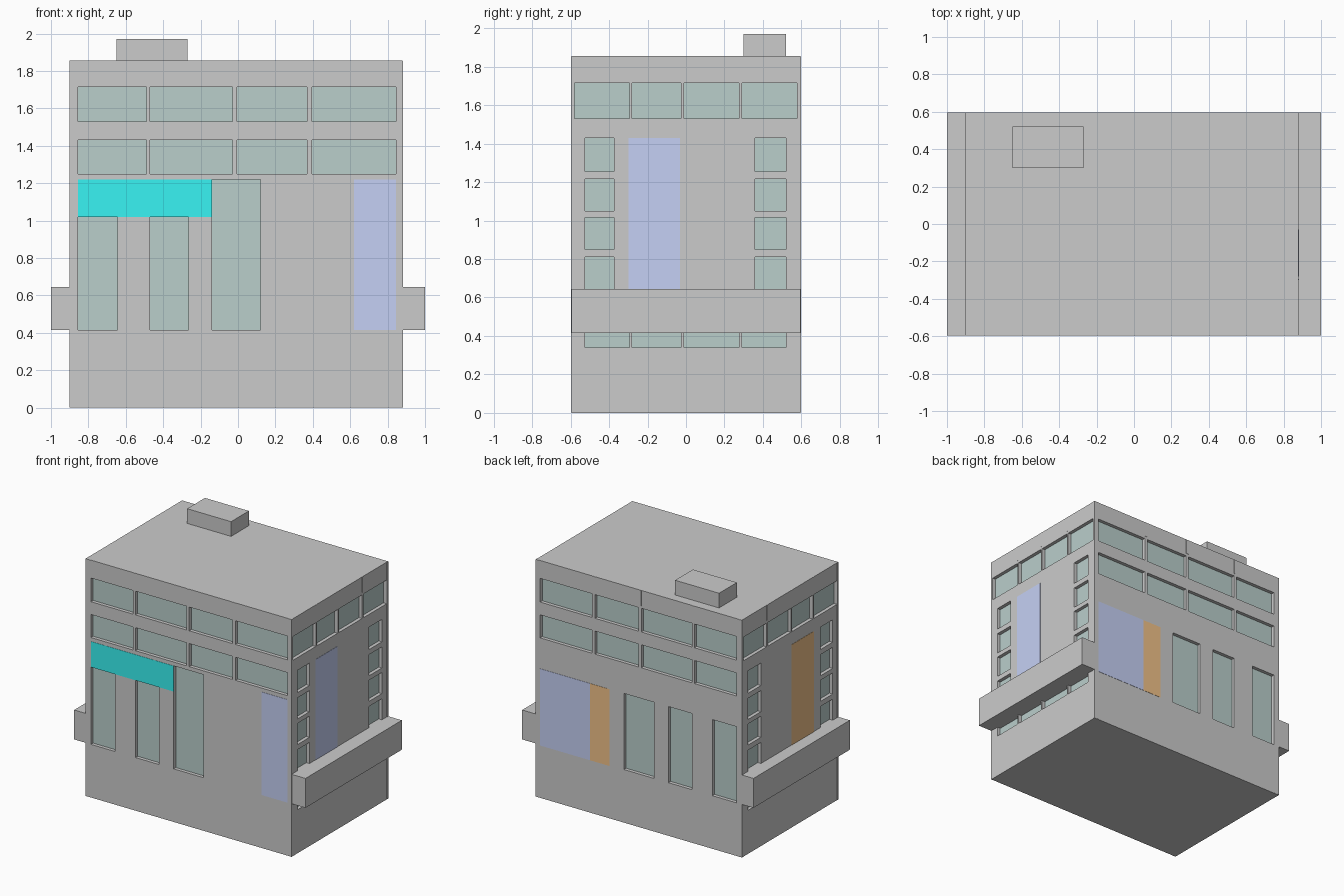
import bpy, bmesh

if "Cube" in bpy.data.objects:
    bpy.data.objects.remove(bpy.data.objects["Cube"])

X0, X1, Y0, Y1, H = -0.90, 0.88, -0.595, 0.595, 1.855
DEPTH = 0.03


def material(name, rgb):
    m = bpy.data.materials.new(name)
    m.diffuse_color = (*rgb, 1)
    m.use_nodes = True
    m.node_tree.nodes["Principled BSDF"].inputs["Base Color"].default_value = m.diffuse_color
    return m


GLASS = material("glass", (0.49, 0.62, 0.60))
TRIM = material("dark_trim", (0.67, 0.67, 0.67))
TEAL = material("teal", (0.04, 0.90, 0.90))
BLUE = material("blue", (0.56, 0.63, 0.91))
ORANGE = material("orange", (0.88, 0.54, 0.25))


def boxes(name, extents, mat=None):
    """One object made of axis-aligned boxes (x0, x1, y0, y1, z0, z1)."""
    bm = bmesh.new()
    for x0, x1, y0, y1, z0, z1 in extents:
        vs = bmesh.ops.create_cube(bm, size=1)["verts"]
        for v in vs:
            v.co = (x1 if v.co.x > 0 else x0,
                    y1 if v.co.y > 0 else y0,
                    z1 if v.co.z > 0 else z0)
    me = bpy.data.meshes.new(name)
    bm.to_mesh(me)
    bm.free()
    ob = bpy.data.objects.new(name, me)
    bpy.context.collection.objects.link(ob)
    if mat:
        me.materials.append(mat)
    return ob


def on_wall(side, rect, inner, outer):
    """Box over a wall rectangle (a0, a1, z0, z1), from inner to outer offset."""
    a0, a1, z0, z1 = rect
    if side in ("front", "back"):
        s, w = (-1, Y0) if side == "front" else (1, Y1)
        d = sorted((w + s * inner, w + s * outer))
        return (a0, a1, *d, z0, z1)
    s, w = (-1, X0) if side == "left" else (1, X1)
    d = sorted((w + s * inner, w + s * outer))
    return (*d, a0, a1, z0, z1)


# Window layouts
cols_x = [(-0.855, -0.49), (-0.47, -0.03), (-0.005, 0.37), (0.395, 0.845)]
cols_y = [(-0.58, -0.295), (-0.28, -0.025), (-0.01, 0.275), (0.29, 0.578)]
tall = [(-0.855, -0.645), (-0.47, -0.265), (-0.14, 0.12)]
long_rows = [(*c, *z) for c in cols_x for z in ((1.53, 1.715), (1.25, 1.43))]

side_windows = [(*c, 1.53, 1.715) for c in cols_y]
side_windows += [(*c, *z) for c in ((-0.525, -0.375), (0.36, 0.52))
                 for z in ((1.255, 1.43), (1.05, 1.215), (0.85, 1.015), (0.645, 0.81))]
side_windows += [(max(a, -0.525), min(b, 0.52), 0.34, 0.415) for a, b in cols_y]

windows = {
    "front": long_rows + [(*c, 0.415, 1.22 if i == 2 else 1.02) for i, c in enumerate(tall)],
    "back": long_rows + [(*c, 0.415, 1.01) for c in tall],
    "left": side_windows,
    "right": side_windows,
}

# Main block with recessed window openings
body = boxes("building_body", [(X0, X1, Y0, Y1, 0, H)])
cutter = boxes("window_cutter", [on_wall(s, r, -DEPTH, 0.05)
                                 for s, rs in windows.items() for r in rs])
cutter.hide_render = True
mod = body.modifiers.new("openings", "BOOLEAN")
mod.operation = "DIFFERENCE"
mod.solver = "EXACT"
mod.object = cutter
bpy.context.view_layer.objects.active = body
bpy.ops.object.modifier_apply(modifier=mod.name)
bpy.data.objects.remove(cutter, do_unlink=True)

# Glass panes at the back of each opening
for s, rs in windows.items():
    boxes(s + "_window_panes", [on_wall(s, r, -DEPTH - 0.002, -DEPTH + 0.003) for r in rs], GLASS)

# Corner posts
e = 0.002
boxes("corner_posts", [(*x, *y, 0.001, H - 0.001)
                       for x in ((X0 - e, -0.855), (0.845, X1 + e))
                       for y in ((Y0 - e, -0.58), (0.58, Y1 + e))], TRIM)

# Short pilasters above the top windows
for s in windows:
    cols = cols_x if s in ("front", "back") else cols_y
    boxes(s + "_pilasters", [on_wall(s, (p[1], q[0], 1.735, H - 0.001), -0.005, e)
                             for p, q in zip(cols, cols[1:])], TRIM)

# Coloured wall panels
panels = [
    ("front_teal_panel", "front", (-0.855, -0.14, 1.02, 1.22), TEAL),
    ("front_blue_panel", "front", (0.62, 0.845, 0.415, 1.22), BLUE),
    ("right_blue_panel", "right", (-0.30, -0.03, 0.63, 1.43), BLUE),
    ("left_orange_panel", "left", (-0.29, -0.015, 0.63, 1.43), ORANGE),
    ("back_blue_panel", "back", (0.41, 0.845, 0.41, 1.01), BLUE),
    ("back_orange_panel", "back", (0.245, 0.41, 0.41, 1.01), ORANGE),
]
for name, s, r, m in panels:
    boxes(name, [on_wall(s, r, -0.005, e)], m)

# Side balconies with dark caps
for name, a, b in (("left", -1.0, X0), ("right", X1, 1.0)):
    boxes(name + "_balcony", [(a, b, Y0, Y1, 0.415, 0.625)])
    boxes(name + "_balcony_cap", [(a, b, Y0, Y1, 0.625, 0.645)], TRIM)

# Rooftop unit
boxes("roof_unit", [(-0.65, -0.27, 0.30, 0.52, H, 1.97)])
